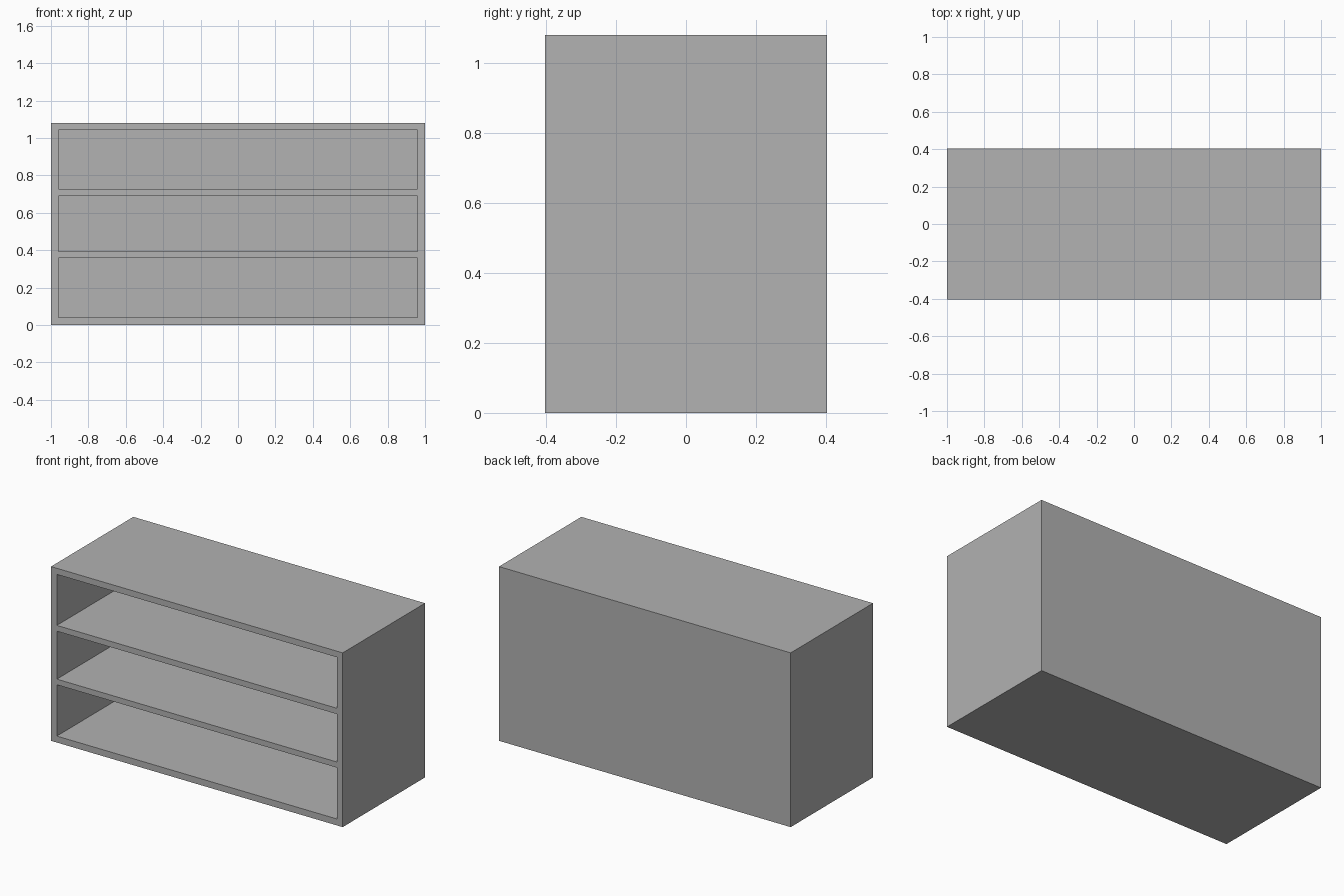
import bpy
from mathutils import Vector

cube = bpy.data.objects.get("Cube")
if cube:
    bpy.data.objects.remove(cube, do_unlink=True)

HALF_W, HALF_D, HEIGHT = 1.0, 0.403, 1.08
PANEL = 0.04
OPENINGS = [(0.04, 0.358), (0.393, 0.69), (0.726, 1.042)]  # floor and ceiling of each bay

grey = bpy.data.materials.new("plain grey")
grey.use_nodes = True
colour = (0.445, 0.445, 0.445, 1.0)
grey.diffuse_color = colour
grey.node_tree.nodes["Principled BSDF"].inputs["Base Color"].default_value = colour


def box(name, low, high):
    """Axis-aligned box between two corners."""
    low, high = Vector(low), Vector(high)
    bpy.ops.mesh.primitive_cube_add(size=1, location=(low + high) / 2)
    obj = bpy.context.object
    obj.name = name
    obj.scale = high - low
    bpy.ops.object.transform_apply(location=False, rotation=False, scale=True)
    obj.data.materials.append(grey)
    return obj


# Solid carcass
shelf = box("shelf_unit", (-HALF_W, -HALF_D, 0), (HALF_W, HALF_D, HEIGHT))

# Three open bays cut from the front, leaving a back panel
for i, (floor, ceiling) in enumerate(OPENINGS):
    cutter = box(f"bay_cutter_{i + 1}",
                 (-HALF_W + PANEL, -HALF_D - 0.1, floor),
                 (HALF_W - PANEL, HALF_D - PANEL, ceiling))
    cutter.hide_render = True
    cut = shelf.modifiers.new(f"bay_{i + 1}", 'BOOLEAN')
    cut.operation = 'DIFFERENCE'
    cut.solver = 'EXACT'
    cut.object = cutter
    bpy.context.view_layer.objects.active = shelf
    bpy.ops.object.modifier_apply(modifier=cut.name)
    bpy.data.objects.remove(cutter, do_unlink=True)
